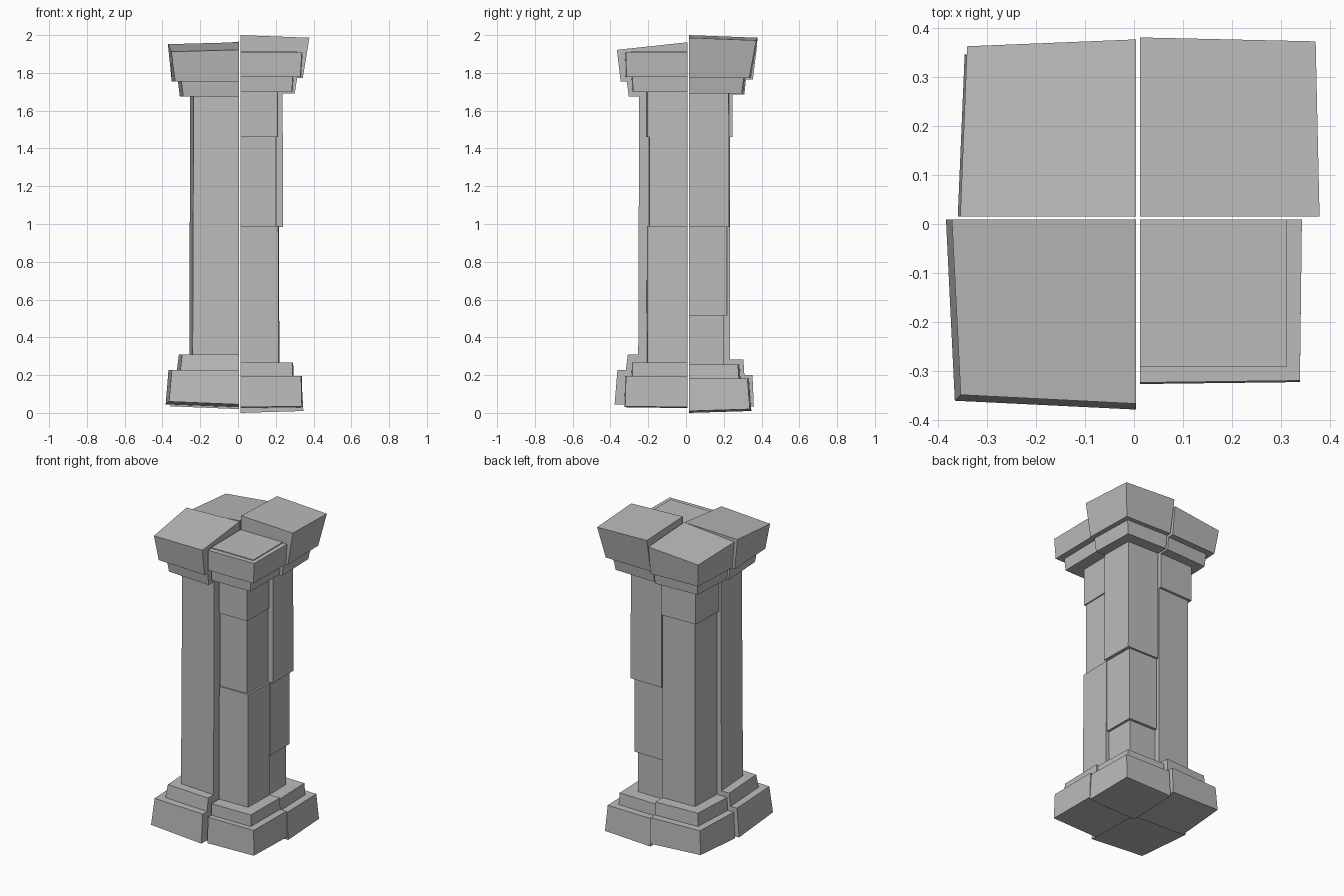
import bpy

cube = bpy.data.objects.get("Cube")
if cube:
    bpy.data.objects.remove(cube, do_unlink=True)

stone_grey = bpy.data.materials.new("stone_grey")
stone_grey.use_nodes = True
GREY = (0.5, 0.5, 0.5, 1)
stone_grey.diffuse_color = GREY
bsdf = next(n for n in stone_grey.node_tree.nodes if n.type == "BSDF_PRINCIPLED")
bsdf.inputs["Base Color"].default_value = GREY
bsdf.inputs["Roughness"].default_value = 0.9


def stone(name, side, low, high, z0, z1, spread=0.0, drop=0.0, rise=(0, 0)):
    """One quarter block: low/high are the outer reach in x and y at bottom/top.
    spread widens the faces toward the joints, drop/rise slope the bottom/top."""
    sx, sy = side
    jx = 0.012 if sx > 0 else 0.004          # joint lines between the quarters
    jy = 0.015 if sy > 0 else 0.009
    verts = []
    for (ex, ey), z, (rx, ry) in ((low, z0, (-drop / 2, -drop / 2)), (high, z1, rise)):
        verts += [
            (sx * ex, sy * ey, z),
            (jx, sy * (ey + spread), z + rx),
            (jx, jy, z + rx + ry),
            (sx * (ex + spread), jy, z + ry),
        ]
    faces = [(3, 2, 1, 0), (4, 5, 6, 7)]
    faces += [(i, (i + 1) % 4, (i + 1) % 4 + 4, i + 4) for i in range(4)]
    if sx * sy < 0:
        faces = [f[::-1] for f in faces]
    mesh = bpy.data.meshes.new(name)
    mesh.from_pydata(verts, [], faces)
    mesh.materials.append(stone_grey)
    obj = bpy.data.objects.new(name, mesh)
    bpy.context.collection.objects.link(obj)
    return obj


# Front quarter on -x: widest plinth, plain shaft, sloping cap
side, s = (-1, -1), 0.018
stone("front_right_plinth", side, (0.365, 0.36), (0.35, 0.345), 0.06, 0.228, s, 0.03)
stone("front_right_base_step", side, (0.305, 0.3), (0.295, 0.29), 0.228, 0.31, s)
stone("front_right_shaft", side, (0.24, 0.235), (0.235, 0.23), 0.3, 1.69, s)
stone("front_right_cap_step", side, (0.29, 0.285), (0.3, 0.295), 1.675, 1.755, s)
stone("front_right_cap", side, (0.333, 0.328), (0.353, 0.348), 1.755, 1.912, s, 0, (0.01, 0.04))

# Front quarter on +x: smaller, level, with a stepped shaft
side, s = (1, -1), 0.004
stone("front_left_plinth", side, (0.338, 0.322), (0.334, 0.318), 0.035, 0.195, s, 0.01)
stone("front_left_base_step", side, (0.29, 0.284), (0.288, 0.282), 0.195, 0.268, s)
stone("front_left_shaft_lower", side, (0.215, 0.205), (0.213, 0.203), 0.26, 0.99, s)
stone("front_left_shaft_middle", side, (0.201, 0.194), (0.201, 0.194), 0.98, 1.465, s)
stone("front_left_shaft_upper", side, (0.208, 0.204), (0.208, 0.204), 1.46, 1.71, s)
stone("front_left_cap_step", side, (0.285, 0.28), (0.29, 0.284), 1.7, 1.777, s)
stone("front_left_cap", side, (0.33, 0.315), (0.338, 0.319), 1.777, 1.908, s)
stone("front_left_cap_panel", side, (0.312, 0.29), (0.312, 0.29), 1.905, 1.913)

# Back quarter on +x: tallest, leaning cap, shaft narrowing downward in steps
side, s = (1, 1), 0.008
stone("back_left_plinth", side, (0.338, 0.338), (0.328, 0.325), 0.02, 0.182, s, 0.02)
stone("back_left_base_step", side, (0.282, 0.28), (0.278, 0.275), 0.182, 0.256, s)
stone("back_left_shaft_lower", side, (0.2, 0.2), (0.2, 0.2), 0.25, 0.525, 0.002)
stone("back_left_shaft_middle", side, (0.215, 0.216), (0.215, 0.216), 0.515, 0.995, 0.003)
stone("back_left_shaft_upper", side, (0.235, 0.228), (0.232, 0.226), 0.985, 1.7, 0.004)
stone("back_left_cap_step", side, (0.292, 0.295), (0.305, 0.306), 1.69, 1.773, s)
stone("back_left_cap", side, (0.335, 0.335), (0.37, 0.372), 1.773, 1.972, s, 0, (0.014, 0.014))

# Back quarter on -x: one collar block at the head of the shaft
side, s = (-1, 1), 0.014
stone("back_right_plinth", side, (0.345, 0.345), (0.335, 0.338), 0.05, 0.2, s, 0.03)
stone("back_right_base_step", side, (0.292, 0.295), (0.288, 0.29), 0.2, 0.282, s)
stone("back_right_shaft", side, (0.222, 0.225), (0.222, 0.225), 0.27, 1.47, s / 2)
stone("back_right_shaft_collar", side, (0.236, 0.24), (0.236, 0.24), 1.46, 1.7, s / 2)
stone("back_right_cap_step", side, (0.288, 0.295), (0.293, 0.303), 1.685, 1.765, s)
stone("back_right_cap", side, (0.325, 0.34), (0.34, 0.362), 1.765, 1.915, s, 0, (0.03, 0.02))
